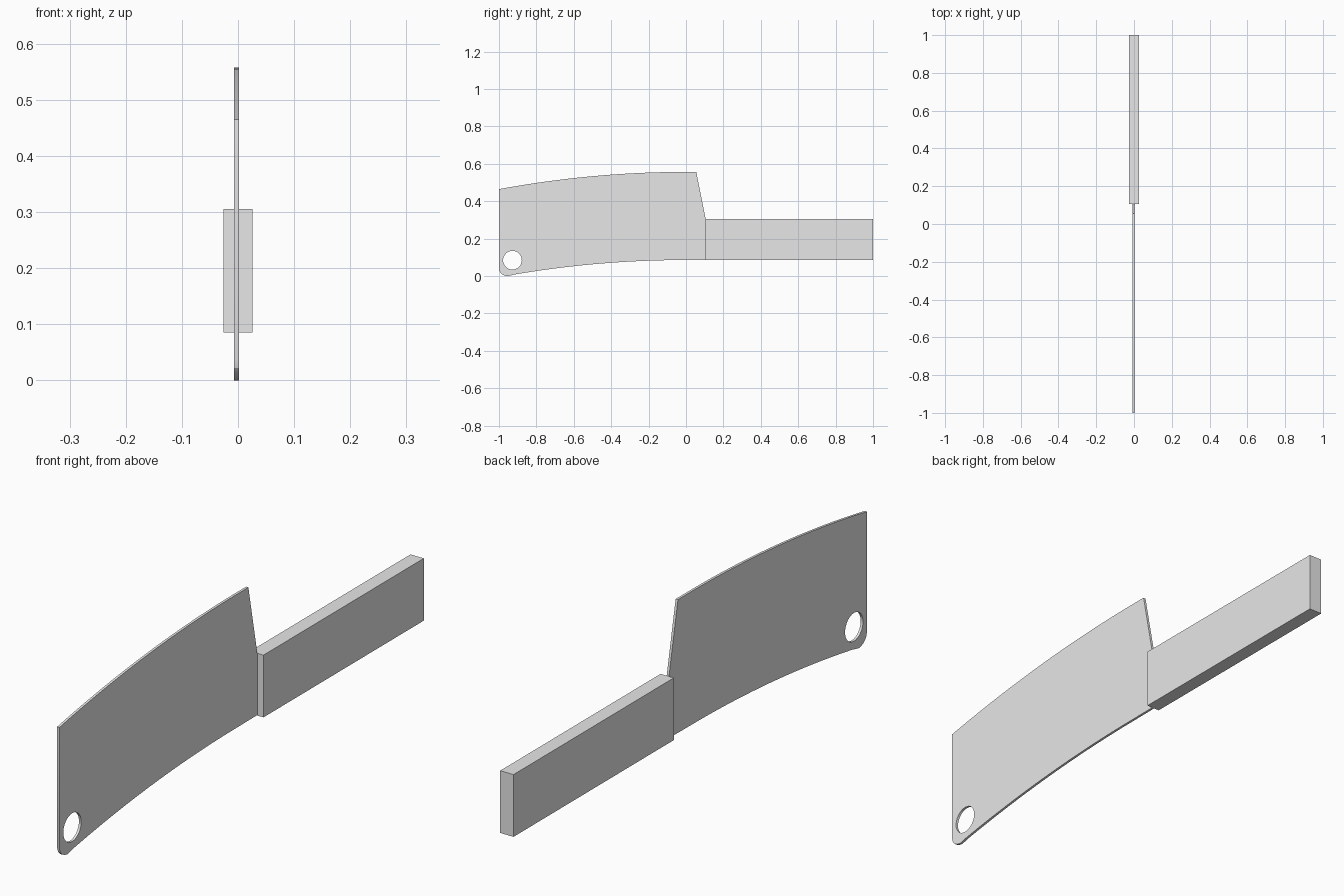
import bpy
from math import cos, sin, pi, radians

cube = bpy.data.objects.get("Cube")
if cube:
    bpy.data.objects.remove(cube, do_unlink=True)

# Single plain grey used on every part
grey = bpy.data.materials.new("light_grey")
grey.use_nodes = True
grey.diffuse_color = (0.8, 0.8, 0.8, 1)
grey.node_tree.nodes["Principled BSDF"].inputs["Base Color"].default_value = (0.8, 0.8, 0.8, 1)


def arc(start, end, peak, drop, steps=20):
    """Shallow parabola with its crest at y = 0."""
    ys = [start + (end - start) * i / steps for i in range(steps + 1)]
    return [(y, peak - drop * y * y) for y in ys]


def ring(y, z, radius, sides=32):
    return [(y + radius * cos(2 * pi * i / sides), z + radius * sin(2 * pi * i / sides))
            for i in range(sides)]


def plate(name, outlines, thickness, x):
    """Filled side profile (y, z) with holes, extruded along x."""
    curve = bpy.data.curves.new(name, "CURVE")
    curve.dimensions = "2D"
    curve.fill_mode = "BOTH"
    curve.extrude = thickness / 2
    for outline in outlines:
        spline = curve.splines.new("POLY")
        spline.points.add(len(outline) - 1)
        for point, (y, z) in zip(spline.points, outline):
            point.co = (y, z, 0, 1)
        spline.use_cyclic_u = True
    curve.materials.append(grey)
    obj = bpy.data.objects.new(name, curve)
    obj.rotation_euler = (radians(90), 0, radians(90))
    obj.location.x = x
    bpy.context.collection.objects.link(obj)
    bpy.ops.object.select_all(action="DESELECT")
    obj.select_set(True)
    bpy.context.view_layer.objects.active = obj
    bpy.ops.object.convert(target="MESH")
    bpy.ops.object.shade_smooth_by_angle(angle=radians(25))


# Blade: curved spine, slanted heel, curved edge, rounded tip and hanging hole
spine = arc(-1, 0, 0.557, 0.092) + [(0.055, 0.557)]
heel = [(0.105, 0.305), (0.115, 0.305), (0.115, 0.087)]
edge = arc(0, -0.92, 0.086, 0.092)
tip = [(-0.94, 0.003), (-0.955, 0), (-0.97, 0.003), (-0.984, 0.01), (-0.995, 0.022), (-1, 0.038)]
plate("blade", [spine + heel + edge + tip, ring(-0.928, 0.085, 0.05)], 0.009, -0.0025)

# Handle: plain rectangular bar
bpy.ops.mesh.primitive_cube_add(size=1, location=(0, 0.5525, 0.195))
handle = bpy.context.object
handle.name = "handle"
handle.scale = (0.052, 0.895, 0.22)
handle.data.materials.append(grey)
